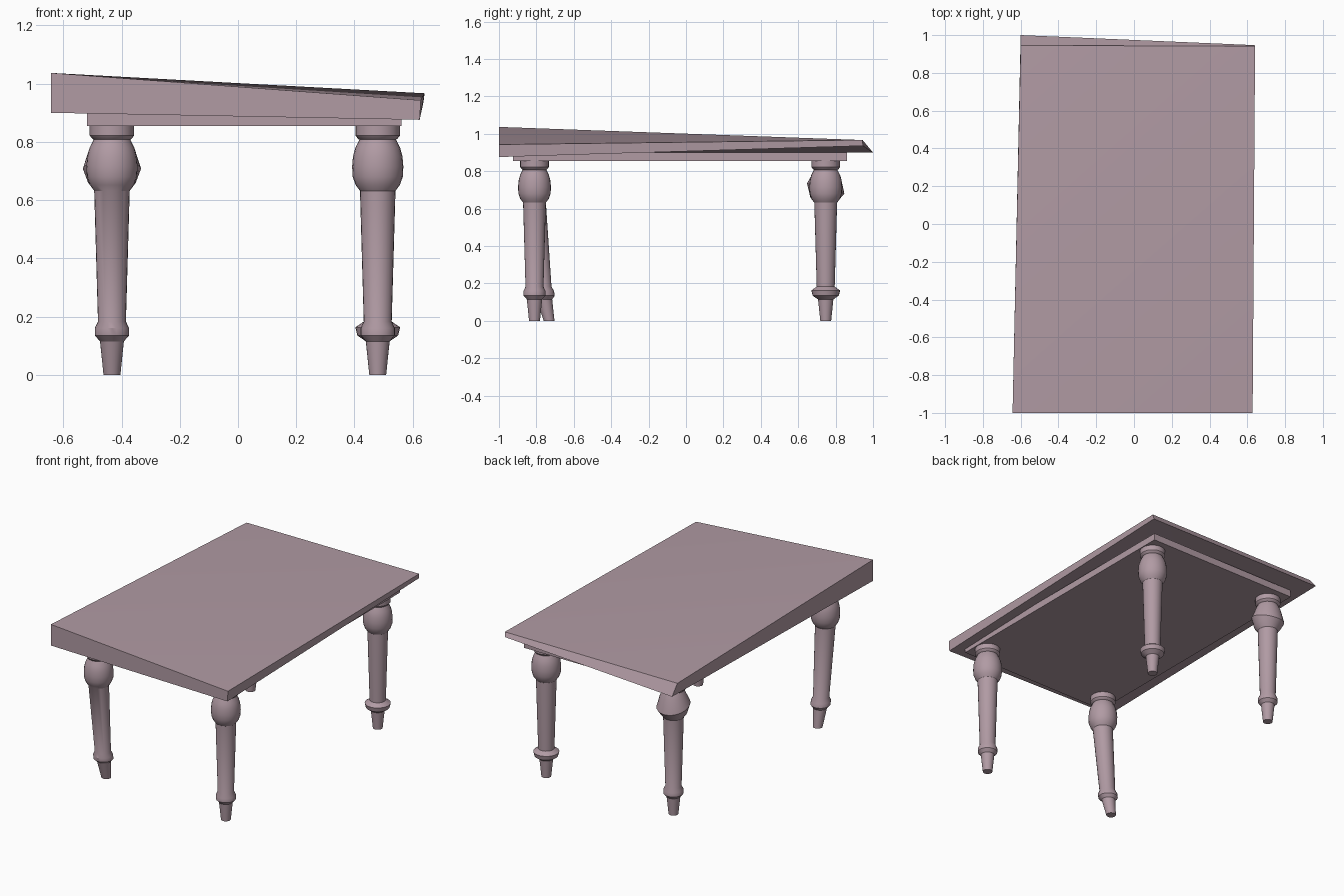
import bpy, bmesh, math

if "Cube" in bpy.data.objects:
    bpy.data.objects.remove(bpy.data.objects["Cube"])

SIDES = 24

# Dusty mauve paint
PAINT = bpy.data.materials.new("mauve_paint")
PAINT.diffuse_color = (0.44, 0.327, 0.371, 1)
PAINT.use_nodes = True
PAINT.node_tree.nodes["Principled BSDF"].inputs["Base Color"].default_value = PAINT.diffuse_color


def make_object(name, bm):
    bmesh.ops.recalc_face_normals(bm, faces=bm.faces[:])
    mesh = bpy.data.meshes.new(name)
    bm.to_mesh(mesh)
    bm.free()
    mesh.materials.append(PAINT)
    obj = bpy.data.objects.new(name, mesh)
    bpy.context.collection.objects.link(obj)
    bpy.ops.object.select_all(action='DESELECT')
    obj.select_set(True)
    bpy.context.view_layer.objects.active = obj
    bpy.ops.object.shade_smooth_by_angle(angle=math.radians(30))


# Warped table top: corners run front-left, front-right, back-right, back-left
def make_top():
    bm = bmesh.new()
    low = [(-0.643, -1, 0.90), (0.624, -1, 0.876), (0.637, 0.947, 0.936), (-0.60, 1.0, 0.90)]
    high = [(-0.643, -1, 1.037), (0.628, -1, 0.943), (0.641, 0.942, 0.967), (-0.60, 0.945, 0.966)]
    b = [bm.verts.new(c) for c in low]
    t = [bm.verts.new(c) for c in high]
    for i in range(4):
        j = (i + 1) % 4
        bm.faces.new((b[i], b[j], t[j], t[i]))
    for q in (b, t):
        bm.faces.new((q[0], q[1], q[2]))
        bm.faces.new((q[0], q[2], q[3]))
    make_object("table_top", bm)


# Apron slab under the top
def make_apron(x0, x1, y0, y1, z0, z1):
    bm = bmesh.new()
    bmesh.ops.create_cube(bm, size=1)
    for v in bm.verts:
        v.co.x = x1 if v.co.x > 0 else x0
        v.co.y = y1 if v.co.y > 0 else y0
        v.co.z = z1 if v.co.z > 0 else z0
    make_object("apron", bm)


# Turned legs: (radius, height) from collar to foot
FOOT = [(0.041, 0.115), (0.029, 0.0)]
RING = [(0.048, 0.183), (0.059, 0.160), (0.059, 0.135)]
WIDE_RING = [(0.048, 0.183), (0.077, 0.163), (0.070, 0.135)]
BULGE = [(0.063, 0.808), (0.077, 0.78), (0.085, 0.75), (0.088, 0.715),
         (0.086, 0.68), (0.076, 0.652), (0.061, 0.632)]
RIDGE = [(0.063, 0.808), (0.080, 0.77), (0.100, 0.708), (0.082, 0.66), (0.061, 0.632)]
COLLAR = [(0.0765, 0.86), (0.0765, 0.822), (0.067, 0.81)]


def make_leg(name, x, y, bulge=BULGE, ring=RING, bend=None, tilt=None):
    bm = bmesh.new()
    loops = []
    for r, z in COLLAR + bulge + ring + FOOT:
        dy = bend(z) if bend else 0
        slope = tilt(z) if tilt else 0
        loop = []
        for i in range(SIDES):
            a = 2 * math.pi * i / SIDES
            oy = r * math.sin(a)
            loop.append(bm.verts.new((x + r * math.cos(a), y + dy + oy, z + slope * oy)))
        loops.append(loop)
    for p, q in zip(loops, loops[1:]):
        for i in range(SIDES):
            j = (i + 1) % SIDES
            bm.faces.new((p[i], p[j], q[j], q[i]))
    bm.faces.new(loops[0])
    bm.faces.new(loops[-1])
    make_object(name, bm)


# Backward lean of the front left leg
def lean(z):
    if z > 0.632:
        return 0
    if z > 0.15:
        return 0.046 * (0.632 - z) / 0.482
    return 0.046 + 0.032 * (0.15 - z) / 0.15


make_top()
make_apron(-0.518, 0.561, -0.925, 0.862, 0.855, 0.90)
make_leg("front_left_leg", -0.433, -0.81, bend=lean)
make_leg("front_right_leg", 0.480, -0.81)
make_leg("back_left_leg", -0.433, 0.747, bulge=RIDGE,
         tilt=lambda z: -0.27 if abs(z - 0.708) < 0.01 else 0)
make_leg("back_right_leg", 0.480, 0.747, ring=WIDE_RING)
